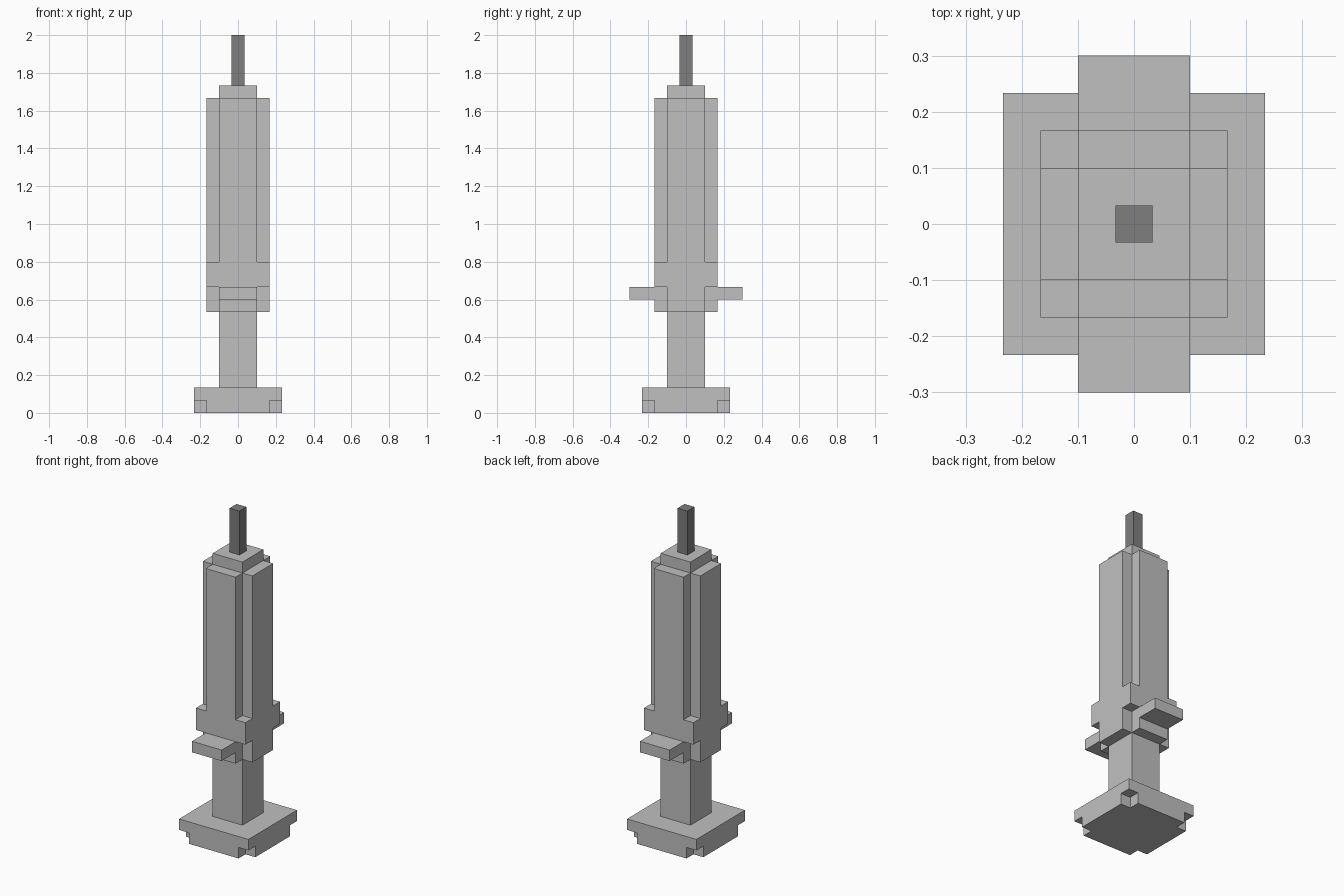
import bpy, bmesh
from mathutils import Matrix, Vector

if "Cube" in bpy.data.objects:
    bpy.data.objects.remove(bpy.data.objects["Cube"])

U = 1 / 30  # grid unit of the blocky model


def material(name, grey):
    m = bpy.data.materials.new(name)
    m.diffuse_color = (grey, grey, grey, 1)
    m.use_nodes = True
    m.node_tree.nodes["Principled BSDF"].inputs["Base Color"].default_value = m.diffuse_color
    return m


LIGHT = material("light_grey", 0.527)
DARK = material("dark_grey", 0.209)


def boxes(name, spans, mat=None):
    """One object made of boxes, each given as (x0, x1, y0, y1, z0, z1) in grid units."""
    bm = bmesh.new()
    for x0, x1, y0, y1, z0, z1 in spans:
        centre = Vector((x0 + x1, y0 + y1, z0 + z1)) * U / 2
        size = Vector((x1 - x0, y1 - y0, z1 - z0)) * U
        bmesh.ops.create_cube(bm, size=1, matrix=Matrix.LocRotScale(centre, None, size))
    me = bpy.data.meshes.new(name)
    bm.to_mesh(me)
    bm.free()
    ob = bpy.data.objects.new(name, me)
    bpy.context.collection.objects.link(ob)
    if mat:
        me.materials.append(mat)
    return ob


def column(h, z0, z1):
    return (-h, h, -h, h, z0, z1)


def notch_corners(ob, inner, outer, levels):
    """Cut square notches out of all four vertical corners over each height range."""
    spans = []
    for z0, z1 in levels:
        for sx in (-1, 1):
            for sy in (-1, 1):
                spans.append((*sorted((sx * inner, sx * outer)),
                              *sorted((sy * inner, sy * outer)), z0, z1))
    cutter = boxes(ob.name + "_cutter", spans, LIGHT)
    cutter.hide_render = True
    cutter.hide_viewport = True
    mod = ob.modifiers.new("corner_notches", 'BOOLEAN')
    mod.operation = 'DIFFERENCE'
    mod.solver = 'EXACT'
    mod.object = cutter


# Foot plate with notched lower corners
foot = boxes("foot_plate", [column(7, 0, 4)], LIGHT)
notch_corners(foot, 5, 8, [(-1, 2)])

# Stem between foot and body
boxes("stem", [column(3, 4, 16)], LIGHT)

# Body: full collar in the middle, cross-shaped above and below
body = boxes("body", [column(5, 16, 50)], LIGHT)
notch_corners(body, 3, 6, [(15, 20), (24, 51)])

# Side tabs at front and back
boxes("tabs", [(-3, 3, -9, -5, 18, 20), (-3, 3, 5, 9, 18, 20)], LIGHT)

# Cap and dark tip
boxes("cap", [column(3, 50, 52)], LIGHT)
boxes("tip", [column(1, 52, 60)], DARK)
